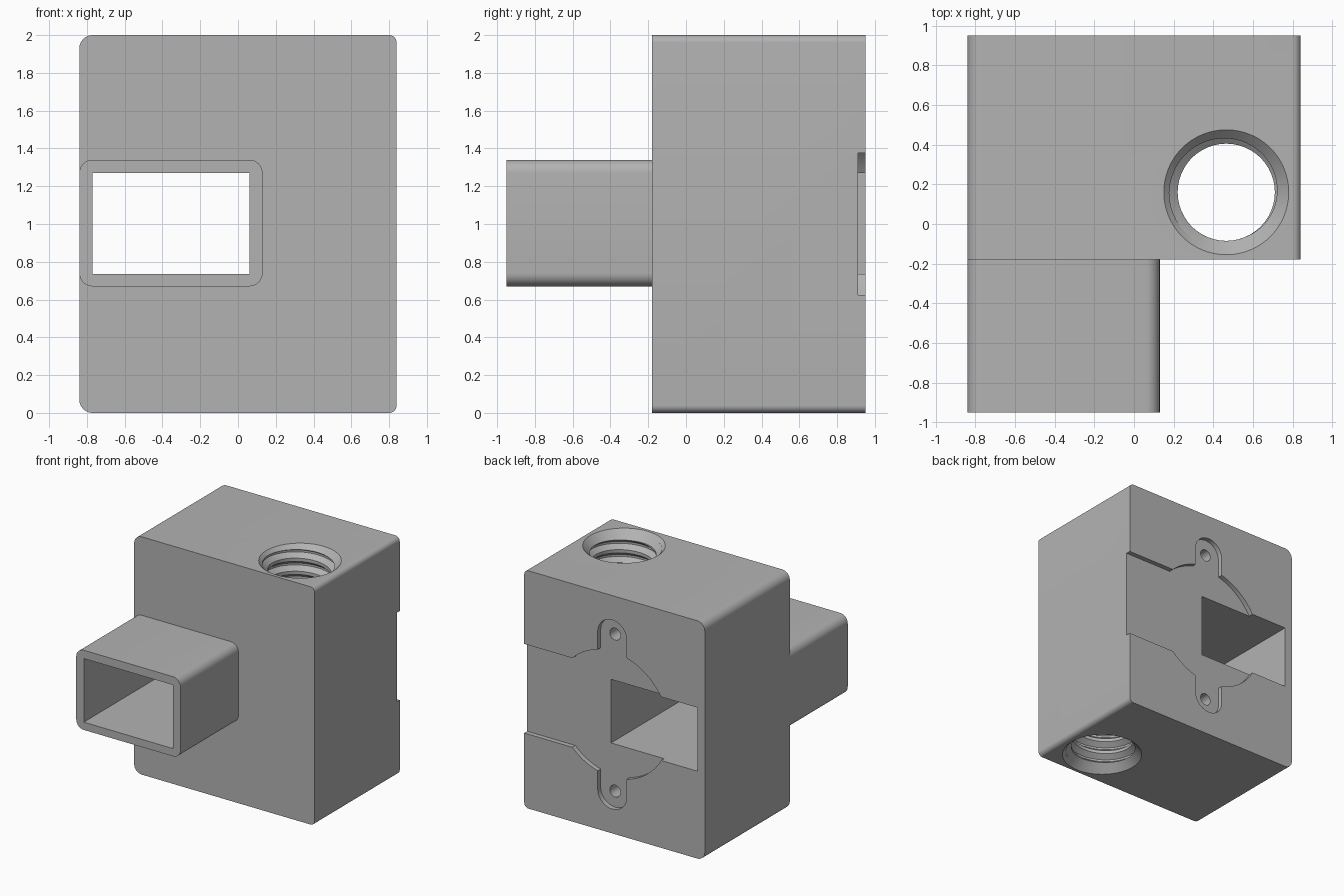
import bpy, bmesh
from math import sin, cos, pi, asin, acos, radians

cube = bpy.data.objects.get("Cube")
if cube:
    bpy.data.objects.remove(cube, do_unlink=True)

grey = bpy.data.materials.new("plain grey")
grey.use_nodes = True
colour = (0.45, 0.45, 0.45, 1)
grey.diffuse_color = colour
grey.node_tree.nodes["Principled BSDF"].inputs["Base Color"].default_value = colour


def finish(name, bm):
    bmesh.ops.recalc_face_normals(bm, faces=bm.faces)
    mesh = bpy.data.meshes.new(name)
    bm.to_mesh(mesh)
    bm.free()
    mesh.materials.append(grey)
    ob = bpy.data.objects.new(name, mesh)
    bpy.context.collection.objects.link(ob)
    return ob


def arc(cx, cz, r, start, end, n):
    steps = [start + (end - start) * i / n for i in range(n + 1)]
    return [(cx + r * cos(a), cz + r * sin(a)) for a in steps]


def prism(name, outline, y0, y1):
    """Extrude an x-z outline along y."""
    bm = bmesh.new()
    face = bm.faces.new([bm.verts.new((x, y0, z)) for x, z in outline])
    out = bmesh.ops.extrude_face_region(bm, geom=[face])
    moved = [g for g in out["geom"] if isinstance(g, bmesh.types.BMVert)]
    bmesh.ops.translate(bm, verts=moved, vec=(0, y1 - y0, 0))
    return finish(name, bm)


def rounded(x0, x1, z0, z1, r_low, r_high):
    """Rectangle with its own corner radius at the -x and +x ends."""
    pts = []
    corners = [(x1 - r_high, z1 - r_high, r_high), (x0 + r_low, z1 - r_low, r_low),
               (x0 + r_low, z0 + r_low, r_low), (x1 - r_high, z0 + r_high, r_high)]
    for i, (cx, cz, r) in enumerate(corners):
        pts += arc(cx, cz, r, i * pi / 2, (i + 1) * pi / 2, 8)
    return pts


def cone(name, x, y, z, r_bottom, r_top, depth):
    bm = bmesh.new()
    bmesh.ops.create_cone(bm, cap_ends=True, segments=64, radius1=r_bottom,
                          radius2=r_top, depth=depth)
    bmesh.ops.translate(bm, verts=bm.verts, vec=(x, y, z))
    return finish(name, bm)


def thread_cutter(x, y, z0, z1, crest, root, pitch, seg=48):
    """Closed helical core whose rows follow the thread."""
    profile = [(0, crest), (0.25, crest), (0.55, root), (0.7, root)]
    n = len(profile)
    turns = int((z1 - z0) / pitch)
    bm = bmesh.new()
    rows = []
    for k in range(turns * n + 1):
        t, r = profile[k % n]
        z = z0 + (k // n + t) * pitch
        rows.append([bm.verts.new((x + r * cos(2 * pi * j / seg), y + r * sin(2 * pi * j / seg),
                                   z + pitch * j / seg)) for j in range(seg)])
    for k in range(len(rows) - 1):
        for j in range(seg):
            if j < seg - 1:
                a, b = rows[k][j + 1], rows[k + 1][j + 1]
            elif k + 1 + n < len(rows):
                a, b = rows[k + n][0], rows[k + n + 1][0]
            else:
                continue
            bm.faces.new((rows[k][j], a, b, rows[k + 1][j]))
    # Fan both open ends to the axis
    edges = [e for e in bm.edges if e.is_boundary]
    middle = (z0 + z1) / 2
    ends = {False: bm.verts.new((x, y, z0)), True: bm.verts.new((x, y, z1 + pitch))}
    for e in edges:
        top = e.verts[0].co.z > middle
        bm.faces.new((e.verts[0], e.verts[1], ends[top]))
    return finish("thread_cutter", bm)


def cut(target, cutter):
    mod = target.modifiers.new("cut", "BOOLEAN")
    mod.operation = "DIFFERENCE"
    mod.solver = "EXACT"
    mod.object = cutter
    bpy.context.view_layer.objects.active = target
    bpy.ops.object.modifier_apply(modifier=mod.name)


# Main block and the rectangular spout on its front
FRONT, SEAM, BACK = -0.95, -0.18, 0.95
block = prism("block", rounded(-0.84, 0.84, 0, 2, 0.07, 0.04), SEAM, BACK)
spout = prism("spout", rounded(-0.84, 0.13, 0.67, 1.34, 0.07, 0.07), FRONT, SEAM)

# Rectangular channel through both
channel = prism("channel_cutter", [(-0.77, 0.735), (0.06, 0.735), (0.06, 1.27), (-0.77, 1.27)], -2, 2)

# Back recess: disc, two ears and a slot to the +x edge
R, EAR, REACH, SLOT, CX = 0.527, 0.135, 0.66, 0.375, 0.022
side = acos(EAR / R)
upper = [(1.2, SLOT)] + arc(0, 0, R, asin(SLOT / R), side, 10)
upper += arc(0, REACH, EAR, 0, pi, 20) + arc(0, 0, R, pi - side, pi, 24)
lower = [(x, -z) for x, z in reversed(upper[:-1])]
recess = prism("recess_cutter", [(x + CX, z + 1) for x, z in upper + lower], 0.91, 1.1)

# Screw holes in the ears
cutters = [channel, recess]
for s in (-1, 1):
    cutters.append(prism("screw_cutter", arc(CX, 1 + s * REACH, 0.05, 0, 2 * pi * 31 / 32, 31), 0.6, 1.05))

# Threaded vertical bore with countersunk mouths
BX, BY = 0.465, 0.16
cutters.append(thread_cutter(BX, BY, -0.25, 2.25, 0.245, 0.288, 0.11))
cutters.append(cone("mouth_cutter", BX, BY, 2, 0.245, 0.385, 0.14))
cutters.append(cone("mouth_cutter", BX, BY, 0, 0.385, 0.245, 0.14))

for c in cutters:
    c.hide_render = True
    cut(block, c)
cut(spout, channel)
for c in cutters:
    bpy.data.objects.remove(c, do_unlink=True)

bpy.ops.object.select_all(action="DESELECT")
for ob in (block, spout):
    ob.select_set(True)
bpy.context.view_layer.objects.active = block
bpy.ops.object.shade_smooth_by_angle(angle=radians(30))
